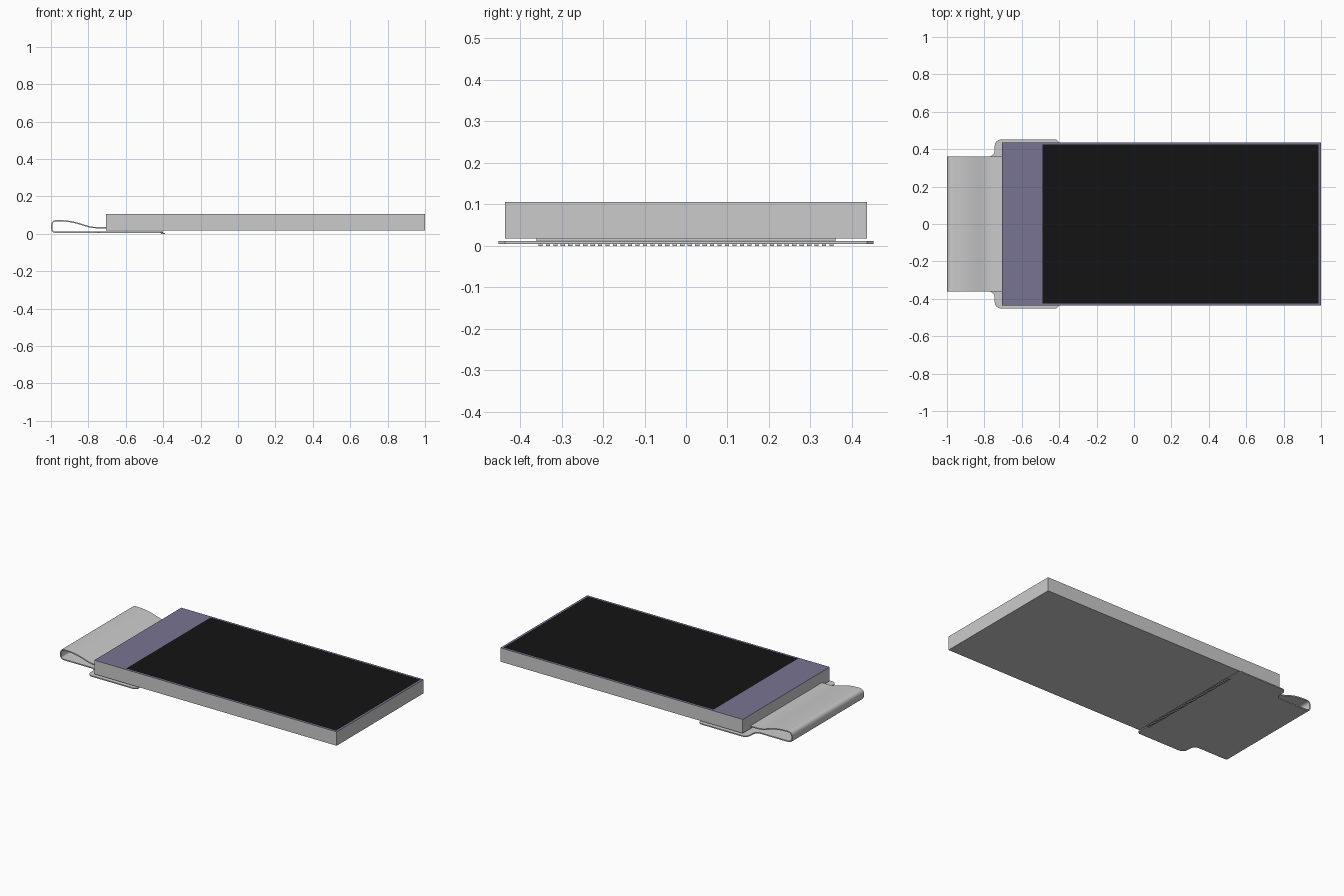
import bpy, bmesh, math
from mathutils import Vector
from mathutils.geometry import interpolate_bezier

if "Cube" in bpy.data.objects:
    bpy.data.objects.remove(bpy.data.objects["Cube"])


def make_object(name, bm, materials=()):
    bmesh.ops.recalc_face_normals(bm, faces=bm.faces[:])
    mesh = bpy.data.meshes.new(name)
    bm.to_mesh(mesh)
    bm.free()
    obj = bpy.data.objects.new(name, mesh)
    bpy.context.collection.objects.link(obj)
    for m in materials:
        mesh.materials.append(m)
    return obj


def material(name, color):
    m = bpy.data.materials.new(name)
    m.diffuse_color = (*color, 1)
    m.use_nodes = True
    m.node_tree.nodes["Principled BSDF"].inputs["Base Color"].default_value = m.diffuse_color
    return m


def prism(name, points, direction):
    """Extrude a closed outline along a direction."""
    bm = bmesh.new()
    face = bm.faces.new([bm.verts.new(p) for p in points])
    ext = bmesh.ops.extrude_face_region(bm, geom=[face])
    verts = [g for g in ext["geom"] if isinstance(g, bmesh.types.BMVert)]
    bmesh.ops.translate(bm, verts=verts, vec=direction)
    return make_object(name, bm)


def add_box(bm, lo, hi):
    lo, hi = Vector(lo), Vector(hi)
    verts = bmesh.ops.create_cube(bm, size=1)["verts"]
    for v in verts:
        v.co = (lo + hi) / 2 + v.co * (hi - lo)
    return verts


# Display body: grey sides and back, coloured bezel and black active area
bm = bmesh.new()
add_box(bm, (-0.705, -0.437, 0.018), (1.0, 0.437, 0.106))
bm.faces.ensure_lookup_table()
top = max(bm.faces, key=lambda f: f.calc_center_median().z)
ring = bmesh.ops.inset_individual(bm, faces=[top], thickness=0.018)["faces"]
for v in top.verts:
    if v.co.x < 0:
        v.co.x = -0.49
for f in ring:
    f.material_index = 1
top.material_index = 2
make_object("display_panel", bm, [
    material("panel_grey", (0.8, 0.8, 0.8)),
    material("bezel_purple", (0.19, 0.175, 0.29)),
    material("screen_black", (0.007, 0.007, 0.007))])

# Folded flex ribbon: centre line in (x, z), thickened and extruded across y
T = 0.007
path = [Vector((-0.69, 0.033)), Vector((-0.755, 0.033))]
curves = [
    ((-0.755, 0.033), (-0.82, 0.033), (-0.85, 0.070), (-0.962, 0.070)),
    ((-0.962, 0.070), (-0.985, 0.072), (-0.9965, 0.064), (-0.9965, 0.040)),
    ((-0.9965, 0.040), (-0.9965, 0.014), (-0.99, 0.008), (-0.965, 0.008)),
]
for c in curves:
    path += interpolate_bezier(*[Vector(p) for p in c], 16)[1:]
path.append(Vector((-0.78, 0.008)))
sides = ([], [])
for i, p in enumerate(path):
    d = (path[min(i + 1, len(path) - 1)] - path[max(i - 1, 0)]).normalized()
    n = Vector((-d.y, d.x)) * T / 2
    sides[0].append(p + n)
    sides[1].append(p - n)
outline = [(p.x, -0.36, p.y) for p in sides[0] + sides[1][::-1]]
ribbon = prism("flex_ribbon", outline, (0, 0.72, 0))
bpy.context.view_layer.objects.active = ribbon
ribbon.select_set(True)
bpy.ops.object.shade_smooth_by_angle(angle=math.radians(35))


# Wide flex tail under the panel with rounded shoulders
def arc(cx, cy, r, a0, a1, n=6):
    return [(cx + r * math.cos(math.radians(a0 + (a1 - a0) * i / n)),
             cy + r * math.sin(math.radians(a0 + (a1 - a0) * i / n)))
            for i in range(n + 1)]


half = arc(-0.78, 0.395, 0.035, -90, 0) + arc(-0.71, 0.417, 0.035, 180, 90)
half += [(-0.415, 0.452), (-0.40, 0.437)]
full = half + [(x, -y) for x, y in reversed(half)]
prism("flex_tail", [(x, y, 0.0045) for x, y in full], (0, 0, T))

# Row of contact pins below the tail's end
bm = bmesh.new()
PINS = 40
pitch = 0.72 / PINS
for i in range(PINS):
    y = -0.36 + pitch * (i + 0.5)
    add_box(bm, (-0.412, y - pitch * 0.28, 0.0), (-0.39, y + pitch * 0.28, 0.005))
make_object("contact_pins", bm)
